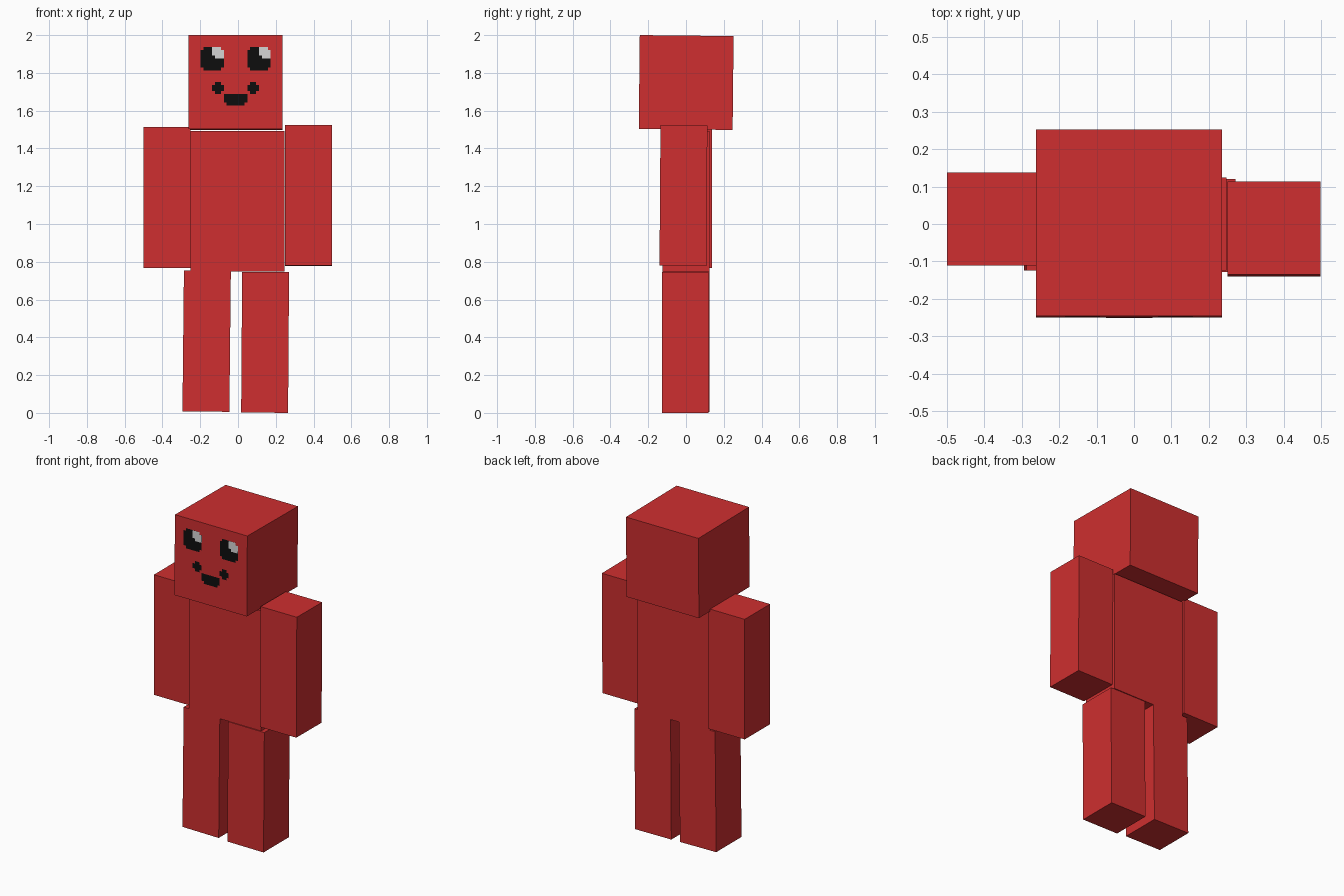
import bpy, bmesh
from math import radians

cube = bpy.data.objects.get("Cube")
if cube:
    bpy.data.objects.remove(cube, do_unlink=True)

U = 0.0621            # body block unit: head is 8 x 8 x 8 units
PX = 8 * U / 32       # face details sit on a 32 x 32 grid


def material(name, rgb):
    mat = bpy.data.materials.new(name)
    mat.use_nodes = True
    mat.diffuse_color = (*rgb, 1)
    mat.node_tree.nodes["Principled BSDF"].inputs["Base Color"].default_value = (*rgb, 1)
    return mat


red = material("red", (0.62, 0.028, 0.029))
black = material("black", (0.004, 0.004, 0.004))
white = material("pale_grey", (0.66, 0.66, 0.66))


def add_object(name, bm, mat):
    mesh = bpy.data.meshes.new(name)
    bm.to_mesh(mesh)
    bm.free()
    mesh.materials.append(mat)
    obj = bpy.data.objects.new(name, mesh)
    bpy.context.collection.objects.link(obj)
    return obj


def block(name, units, centre, tilt=(0, 0, 0)):
    bm = bmesh.new()
    bmesh.ops.create_cube(bm, size=1)
    bmesh.ops.scale(bm, vec=[u * U for u in units], verts=bm.verts)
    obj = add_object(name, bm, red)
    obj.location = centre
    obj.rotation_euler = [radians(a) for a in tilt]
    return obj


def face_plate(name, mat, col, row, width, height, notches, depth=0.002):
    """Flat plate on the head front; notches names the stepped corners."""
    x0, x1, r0, r1 = col, col + width, row + height, row
    corners = {"bl": (x0, r0, 1, -1), "br": (x1, r0, -1, -1),
               "tr": (x1, r1, -1, 1), "tl": (x0, r1, 1, 1)}
    outline = []
    for key, (x, r, dx, dr) in corners.items():
        if key in notches:
            step = [(x, r + dr), (x + dx, r + dr), (x + dx, r)]
            outline += step if key in ("bl", "tr") else step[::-1]
        else:
            outline.append((x, r))
    # keep bottom-left and top-right steps running anticlockwise
    bm = bmesh.new()
    bm.faces.new([bm.verts.new(((x - 16) * PX, -4 * U - depth, (16 - r) * PX))
                  for x, r in outline])
    obj = add_object(name, bm, mat)
    obj.parent = head


# Body blocks, each limb slightly swung out of line
head = block("head", (8, 8, 8), (-0.013, 0.001, 1.749), (-0.6, 0, 0))
block("torso", (8, 4, 12), (-0.002, 0, 1.12))
block("right_arm", (4, 4, 12), (-0.375, 0.013, 1.14))
block("left_arm", (4, 4, 12), (0.374, -0.0135, 1.151), (-0.4, 0, 0))
block("right_leg", (4, 4, 12), (-0.166, 0, 0.3795), (0, 0.6, 0))
block("left_leg", (4, 4, 12), (0.1435, -0.004, 0.3737), (0, 0.4, 0))

# Face: eyes with highlights, cheek dots and mouth
ALL = ("bl", "br", "tr", "tl")
for side, eye_col, cheek_col in (("right", 4, 8), ("left", 20, 20)):
    face_plate(side + "_eye", black, eye_col, 4, 8, 8, ALL)
    face_plate(side + "_eye_highlight", white, eye_col + 4, 4, 4, 4, ("bl", "tr"), 0.004)
    face_plate(side + "_cheek_dot", black, cheek_col, 16, 4, 4, ALL)
face_plate("mouth", black, 12, 20, 8, 4, ("bl", "br"))
